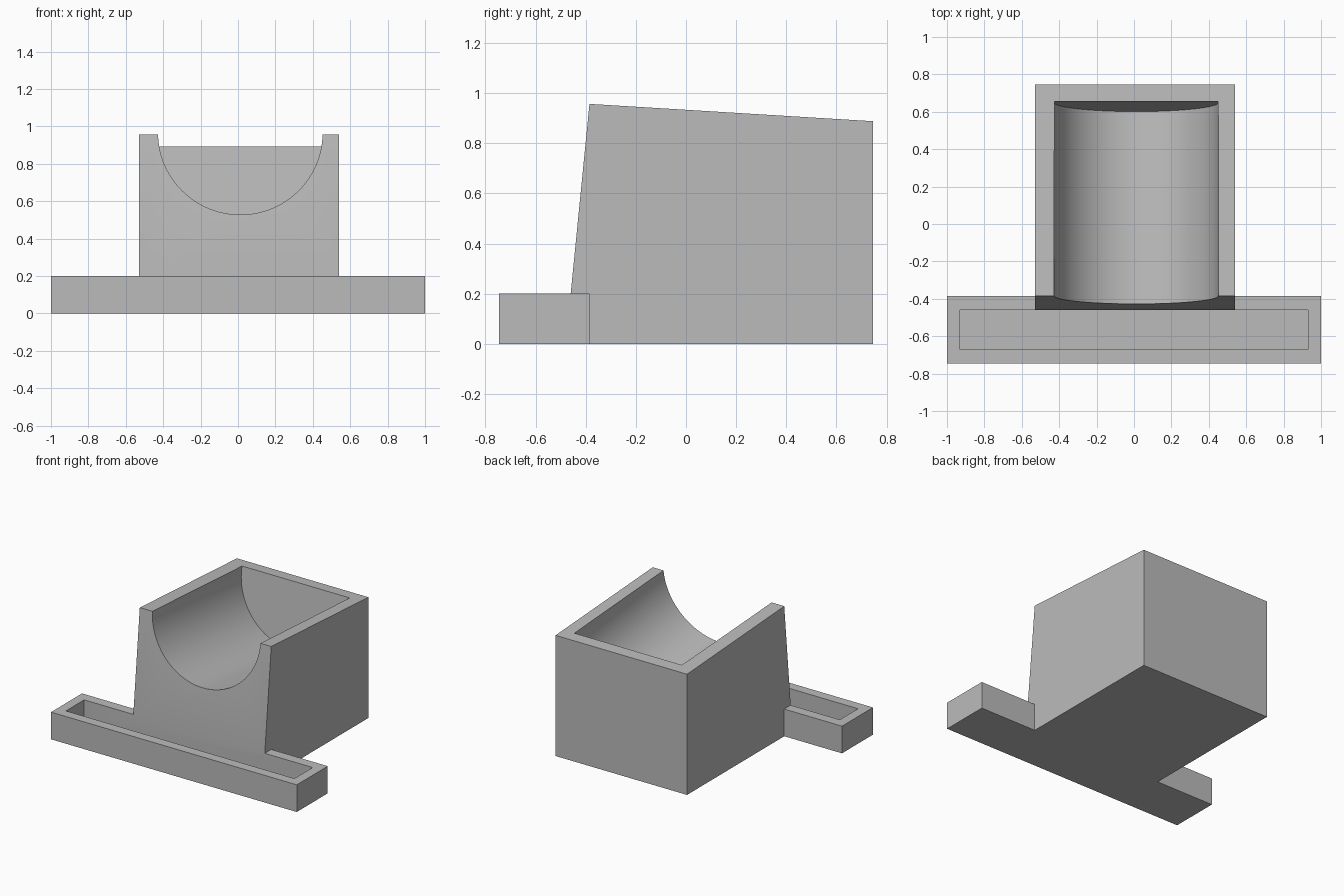
import bpy, bmesh, math
from mathutils import Matrix, Vector

cube = bpy.data.objects.get("Cube")
if cube:
    bpy.data.objects.remove(cube, do_unlink=True)

grey = bpy.data.materials.new("plain_grey")
grey.use_nodes = True
COLOUR = (0.5, 0.5, 0.5, 1)
grey.diffuse_color = COLOUR
grey.node_tree.nodes["Principled BSDF"].inputs["Base Color"].default_value = COLOUR


def add_object(name, bm, helper=False):
    bmesh.ops.recalc_face_normals(bm, faces=bm.faces)
    mesh = bpy.data.meshes.new(name)
    bm.to_mesh(mesh)
    bm.free()
    mesh.materials.append(grey)
    obj = bpy.data.objects.new(name, mesh)
    bpy.context.collection.objects.link(obj)
    obj.hide_render = helper
    return obj


def prism(name, profile, x0, x1, helper=False):
    """Extrude a side profile of (y, z) points from x0 to x1."""
    bm = bmesh.new()
    face = bm.faces.new([bm.verts.new((x0, y, z)) for y, z in profile])
    ext = bmesh.ops.extrude_face_region(bm, geom=[face])["geom"]
    moved = [v for v in ext if isinstance(v, bmesh.types.BMVert)]
    bmesh.ops.translate(bm, vec=(x1 - x0, 0, 0), verts=moved)
    return add_object(name, bm, helper)


def box(name, x0, x1, y0, y1, z0, z1, helper=False):
    return prism(name, [(y0, z0), (y1, z0), (y1, z1), (y0, z1)], x0, x1, helper)


def boolean(target, tool, operation):
    mod = target.modifiers.new(tool.name, "BOOLEAN")
    mod.operation = operation
    mod.solver = "EXACT"
    mod.object = tool
    bpy.context.view_layer.objects.active = target
    bpy.ops.object.modifier_apply(modifier=mod.name)
    bpy.data.objects.remove(tool, do_unlink=True)


# Block with a sloping top and a leaning front
holder = prism("cradle_holder", [(-0.42, 0), (0.745, 0), (0.745, 0.888),
                                 (-0.385, 0.957), (-0.46, 0.2)], -0.53, 0.54)

# Front tray joined to the block, then hollowed
boolean(holder, box("tray", -1, 1, -0.745, -0.385, 0, 0.2), "UNION")
boolean(holder, box("tray_recess", -0.93, 0.93, -0.672, -0.46, 0.07, 0.3, True),
        "DIFFERENCE")

# Round trough, tilted down towards its closed back end
RADIUS, LENGTH, SLOPE = 0.44, 1.4, 0.112
axis = Vector((0, 1, -SLOPE)).normalized()
back_end = Vector((0.0125, 0.65, 0.85))
turn = axis.to_track_quat("Z", "Y").to_matrix().to_4x4()
bm = bmesh.new()
bmesh.ops.create_cone(bm, cap_ends=True, segments=96, radius1=RADIUS,
                      radius2=RADIUS, depth=LENGTH,
                      matrix=Matrix.Translation(back_end - axis * LENGTH / 2) @ turn)
boolean(holder, add_object("trough_cutter", bm, True), "DIFFERENCE")

# Smooth trough, crisp edges
bpy.ops.object.select_all(action="DESELECT")
holder.select_set(True)
bpy.context.view_layer.objects.active = holder
bpy.ops.object.shade_smooth_by_angle(angle=math.radians(30))
